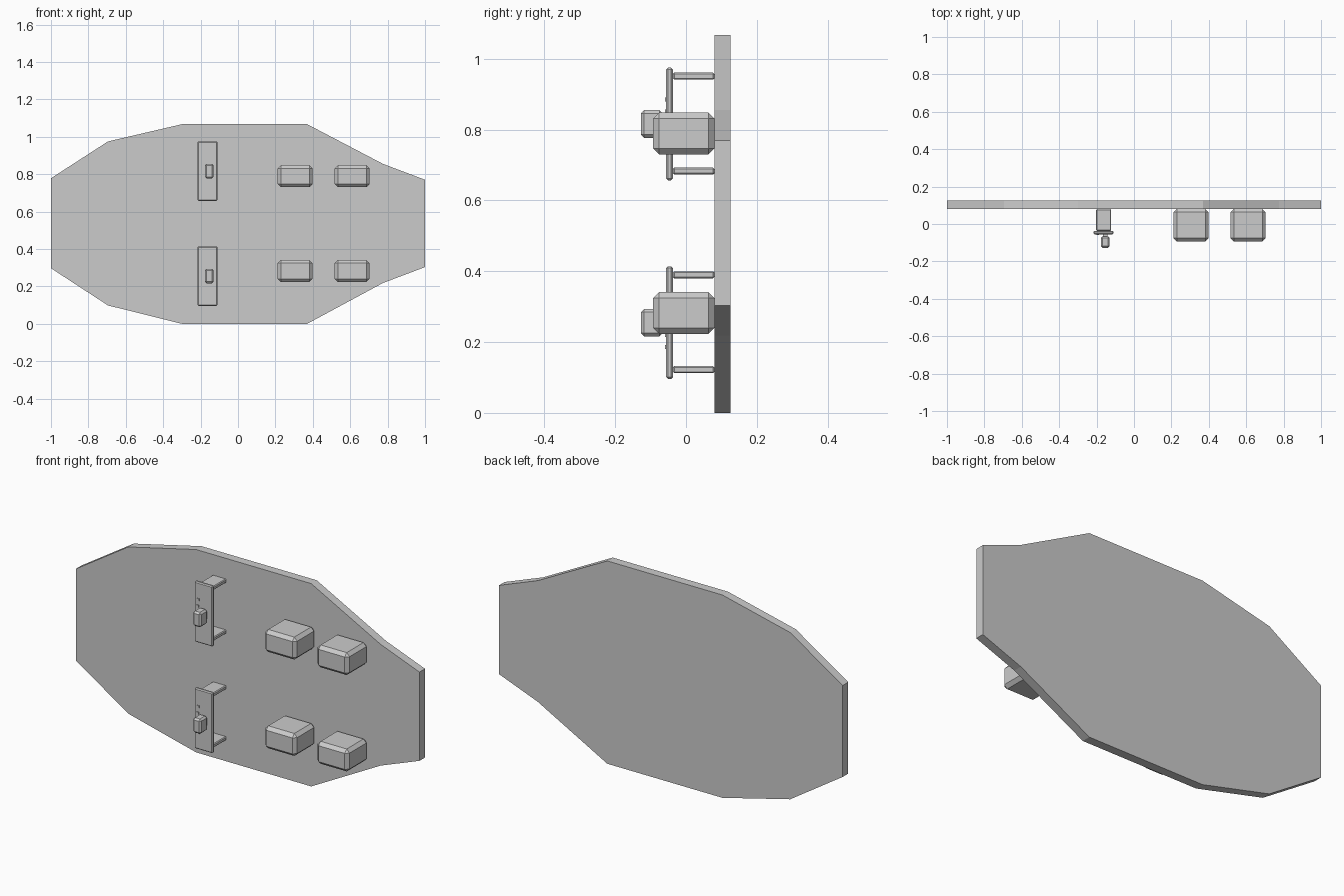
import bpy, bmesh

if "Cube" in bpy.data.objects:
    bpy.data.objects.remove(bpy.data.objects["Cube"])

grey = bpy.data.materials.new("mid grey")
grey.diffuse_color = (0.6, 0.6, 0.6, 1)
grey.use_nodes = True
grey.node_tree.nodes["Principled BSDF"].inputs["Base Color"].default_value = grey.diffuse_color


def finish(name, bm):
    bmesh.ops.recalc_face_normals(bm, faces=bm.faces)
    mesh = bpy.data.meshes.new(name)
    bm.to_mesh(mesh)
    bm.free()
    mesh.materials.append(grey)
    obj = bpy.data.objects.new(name, mesh)
    bpy.context.collection.objects.link(obj)
    return obj


def box(name, x, y, z, bevel=0.0):
    """Box from (min, max) ranges, with optional flat chamfer."""
    bm = bmesh.new()
    bmesh.ops.create_cube(bm, size=1)
    for v in bm.verts:
        v.co = [(a + b) / 2 + c * (b - a) for c, (a, b) in zip(v.co, (x, y, z))]
    if bevel:
        bmesh.ops.bevel(bm, geom=bm.edges[:], offset=bevel, segments=1,
                        affect='EDGES', profile=0.5)
    return finish(name, bm)


# Back panel: outline in x/z, extruded along y
outline = [(-1, 0.297), (-0.695, 0.098), (-0.30, 0), (0.37, 0), (0.775, 0.218), (1, 0.303),
           (1, 0.77), (0.775, 0.855), (0.37, 1.067), (-0.30, 1.067), (-0.695, 0.975), (-1, 0.778)]
bm = bmesh.new()
face = bm.faces.new([bm.verts.new((x, 0.08, z)) for x, z in outline])
ext = bmesh.ops.extrude_face_region(bm, geom=[face])
for v in ext["geom"]:
    if isinstance(v, bmesh.types.BMVert):
        v.co.y = 0.126
finish("back_panel", bm)

# Chamfered blocks, two per row
for row, z in (("upper", 0.789), ("lower", 0.282)):
    for side, x in (("left", 0.305), ("right", 0.61)):
        box(f"{row}_{side}_block", (x - 0.093, x + 0.093), (-0.093, 0.08),
            (z - 0.059, z + 0.059), 0.017)

# Switch plates on two standoffs; the lower one is the upper one flipped in z
for row, z, s in (("upper", 0.816, 1), ("lower", 0.255, -1)):
    box(f"{row}_switch_plate", (-0.216, -0.11), (-0.056, -0.037),
        (z - 0.159, z + 0.159), 0.005)
    for end, d in (("top", 0.135), ("bottom", -0.133)):
        box(f"{row}_{end}_standoff", (-0.202, -0.122), (-0.037, 0.08),
            (z + d - 0.01, z + d + 0.01), 0.004)
    # Switch lever and its neck
    box(f"{row}_switch_lever", (-0.177, -0.13), (-0.127, -0.066), (z - 0.039, z + 0.039), 0.009)
    box(f"{row}_switch_neck", (-0.165, -0.142), (-0.07, -0.05), (z - 0.02, z + 0.02))
    # Small scale marks beside the lever
    for i in range(5):
        zc = z + s * (0.069 - 0.034 * i)
        xc = -0.192 - 0.003 * (i % 2)
        box(f"{row}_mark_{i + 1}", (xc - 0.006, xc + 0.006), (-0.06, -0.05),
            (zc - 0.006, zc + 0.006))
